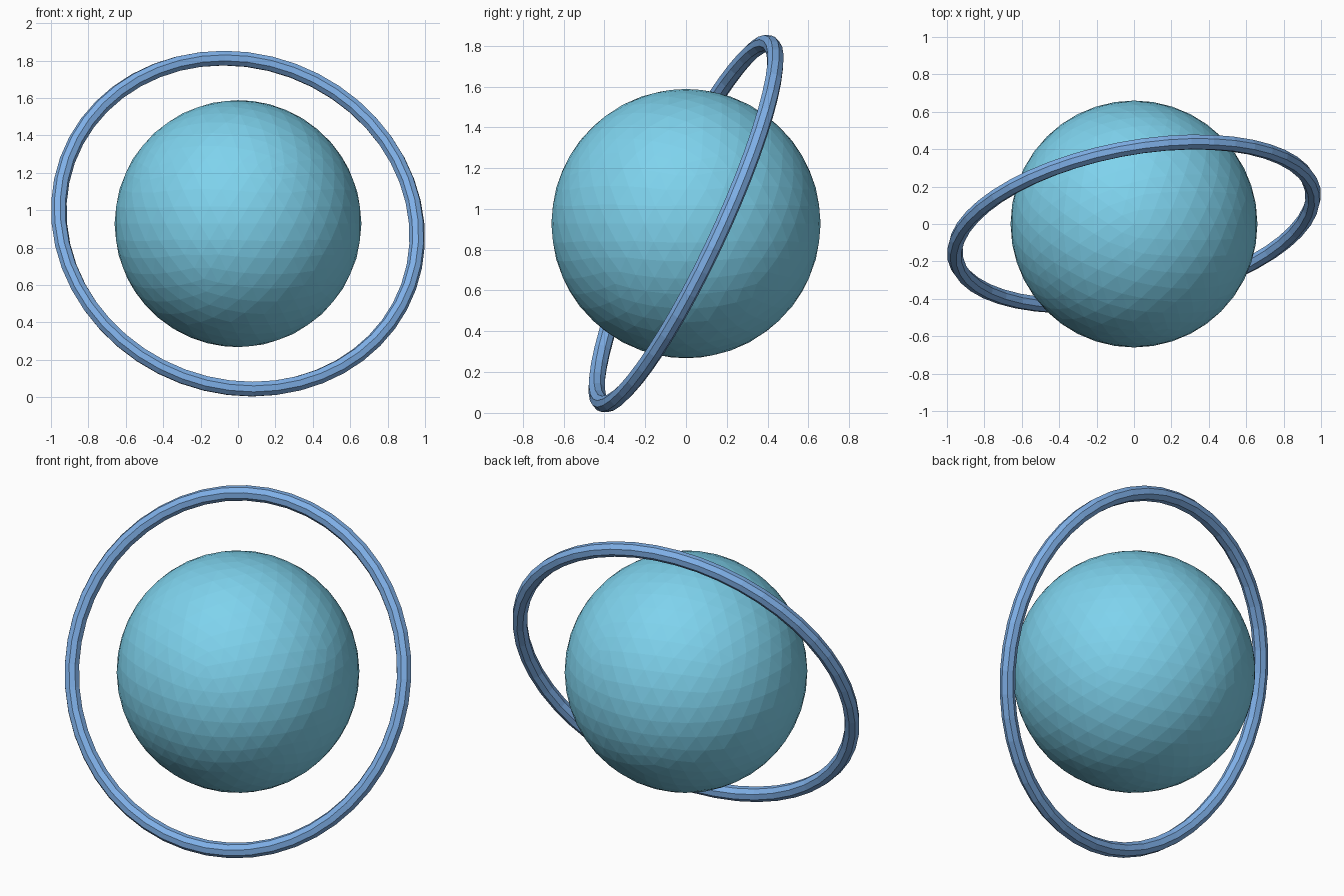
import bpy
from mathutils import Vector

if "Cube" in bpy.data.objects:
    bpy.data.objects.remove(bpy.data.objects["Cube"])

CENTRE = (0, 0, 0.928)


def finish(name, colour):
    obj = bpy.context.object
    obj.name = name
    mat = bpy.data.materials.new(name + "_colour")
    mat.diffuse_color = (*colour, 1)
    mat.use_nodes = True
    mat.node_tree.nodes["Principled BSDF"].inputs["Base Color"].default_value = mat.diffuse_color
    obj.data.materials.append(mat)
    return obj


# Faceted globe
bpy.ops.mesh.primitive_ico_sphere_add(subdivisions=4, radius=0.66, location=CENTRE)
finish("globe", (0.21, 0.65, 0.85))

# Thin tilted ring around the globe
axis = Vector((0.173, -0.893, 0.416))
bpy.ops.mesh.primitive_torus_add(
    major_radius=0.973, minor_radius=0.042, major_segments=48, minor_segments=8,
    location=CENTRE, rotation=axis.to_track_quat('Z', 'Y').to_euler())
finish("ring", (0.21, 0.43, 0.80))
